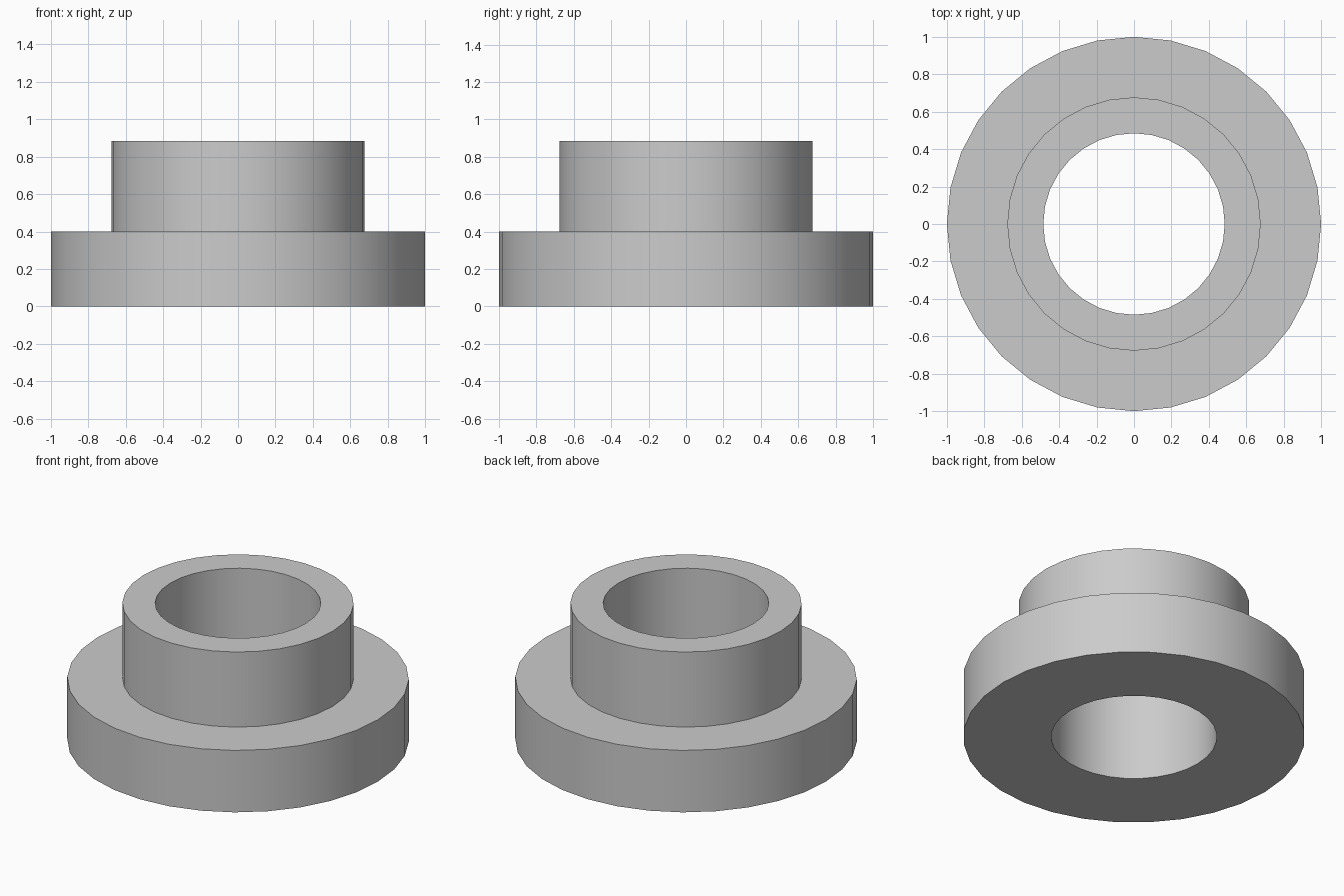
import bpy
import bmesh
import math

if "Cube" in bpy.data.objects:
    bpy.data.objects.remove(bpy.data.objects["Cube"])

SIDES = 32

# Closed cross-section (radius, height) of the flange, hub and through bore
PROFILE = [(0.485, 0.0), (1.0, 0.0), (1.0, 0.4),
           (0.677, 0.4), (0.677, 0.885), (0.485, 0.885)]


def revolve(name, profile, sides):
    """Sweep a closed profile around the z axis."""
    bm = bmesh.new()
    rings = []
    for i in range(sides):
        a = 2 * math.pi * i / sides
        rings.append([bm.verts.new((r * math.cos(a), r * math.sin(a), z))
                      for r, z in profile])
    n = len(profile)
    for i in range(sides):
        cur, nxt = rings[i], rings[(i + 1) % sides]
        for j in range(n):
            k = (j + 1) % n
            bm.faces.new((cur[j], nxt[j], nxt[k], cur[k]))
    bmesh.ops.recalc_face_normals(bm, faces=bm.faces[:])
    mesh = bpy.data.meshes.new(name)
    bm.to_mesh(mesh)
    bm.free()
    obj = bpy.data.objects.new(name, mesh)
    bpy.context.collection.objects.link(obj)
    return obj


# Flanged bushing, smooth walls with crisp rims
bushing = revolve("flanged_bushing", PROFILE, SIDES)
bpy.context.view_layer.objects.active = bushing
bushing.select_set(True)
bpy.ops.object.shade_smooth_by_angle(angle=math.radians(30))
